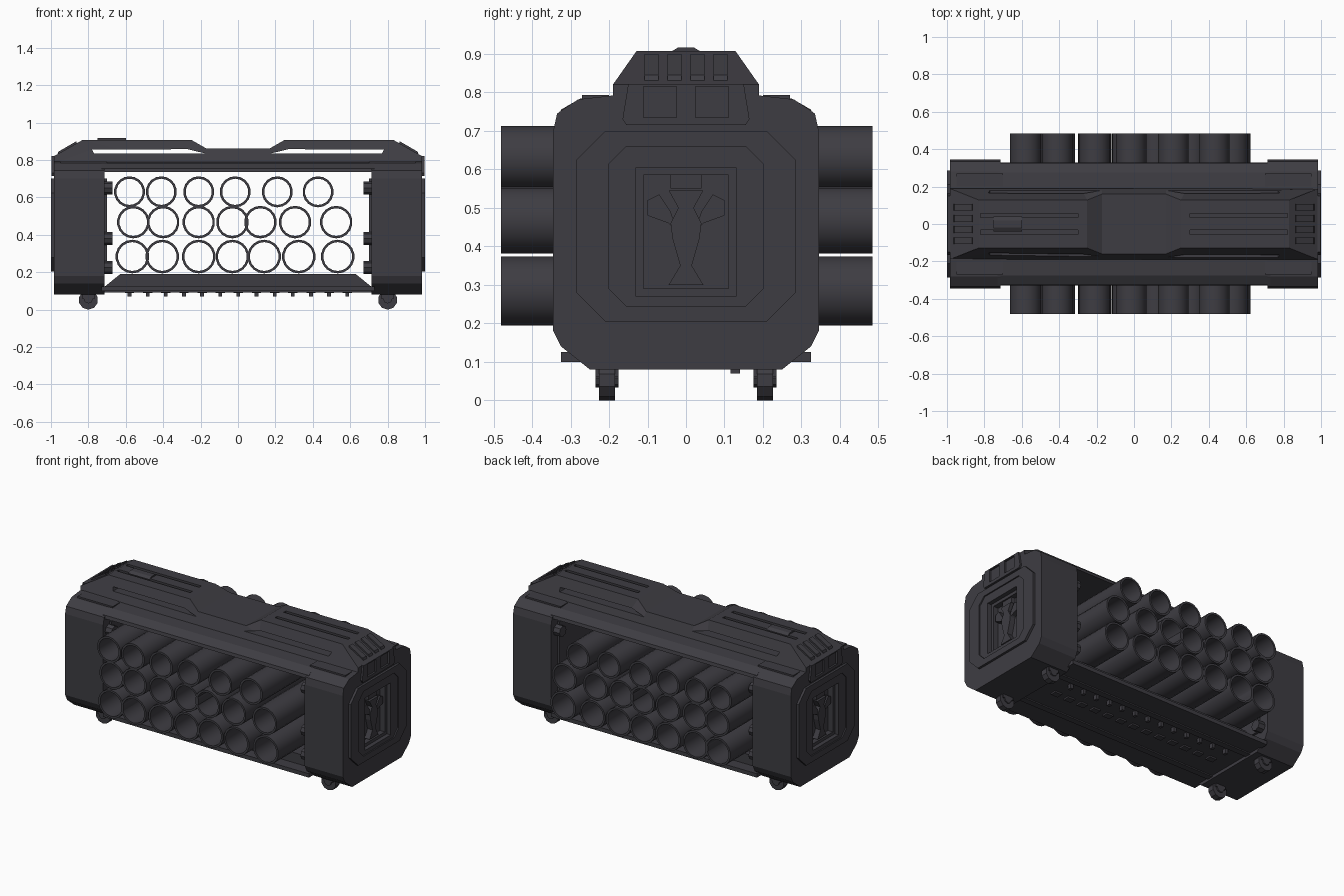
import bpy, bmesh, math
from mathutils import Matrix

cube = bpy.data.objects.get("Cube")
if cube:
    bpy.data.objects.remove(cube, do_unlink=True)

# One dark gunmetal colour for everything
COLOUR = (0.048, 0.046, 0.055, 1)
metal = bpy.data.materials.new("dark gunmetal")
metal.use_nodes = True
metal.diffuse_color = COLOUR
shader = next(n for n in metal.node_tree.nodes if n.type == "BSDF_PRINCIPLED")
shader.inputs["Base Color"].default_value = COLOUR
shader.inputs["Roughness"].default_value = 0.7


def finish(name, bm):
    bmesh.ops.recalc_face_normals(bm, faces=bm.faces)
    mesh = bpy.data.meshes.new(name)
    bm.to_mesh(mesh)
    bm.free()
    mesh.materials.append(metal)
    obj = bpy.data.objects.new(name, mesh)
    bpy.context.collection.objects.link(obj)
    return obj


def prism(name, points, axis, start, end, taper=None):
    """Extrude a flat outline along x (points are y,z) or y (points are x,z)."""
    bm = bmesh.new()
    place = (lambda p, d: (d, *p)) if axis == "x" else (lambda p, d: (p[0], d, p[1]))
    low = [bm.verts.new(place(p, start)) for p in points]
    high = [bm.verts.new(place(p, end)) for p in points]
    bm.faces.new(low)
    bm.faces.new(high[::-1])
    for i in range(len(points)):
        j = (i + 1) % len(points)
        bm.faces.new((low[i], low[j], high[j], high[i]))
    if taper:
        for v in bm.verts:
            v.co.y *= taper(v.co.z)
    return finish(name, bm)


def box(name, x0, x1, y0, y1, z0, z1):
    return prism(name, [(y0, z0), (y1, z0), (y1, z1), (y0, z1)], "x", x0, x1)


def mirrored(half):
    """Complete a symmetric outline from its positive half."""
    return half + [(-p, q) for p, q in reversed(half)]


def octagon(w, z0, z1, c):
    return mirrored([(w - c, z0), (w, z0 + c), (w, z1 - c), (w - c, z1)])


def cylinder(name, radius, length, axis, centre, sides):
    bm = bmesh.new()
    turn = Matrix.Rotation(math.pi / 2, 4, "X" if axis == "y" else "Y")
    bmesh.ops.create_cone(bm, cap_ends=True, segments=sides, radius1=radius, radius2=radius,
                          depth=length, matrix=Matrix.Translation(centre) @ turn)
    return finish(name, bm)


def cut(target, cutter):
    mod = target.modifiers.new("cut", "BOOLEAN")
    mod.operation, mod.solver, mod.object = "DIFFERENCE", "EXACT", cutter
    bpy.context.view_layer.objects.active = target
    bpy.ops.object.modifier_apply(modifier=mod.name)
    bpy.data.objects.remove(cutter, do_unlink=True)


# End housings, with a stepped plate and a deep window in each outer face
housing = mirrored([(0.25, 0.08), (0.325, 0.14), (0.345, 0.18), (0.345, 0.70),
                    (0.335, 0.745), (0.28, 0.782), (0.19, 0.792)])
for s, side in ((1, "left"), (-1, "right")):
    body = prism(f"{side}_housing", housing, "x", s * 0.715, s * 0.985)
    plate = prism(f"{side}_end_plate", octagon(0.285, 0.205, 0.70, 0.075), "x", s * 0.98, s * 1.0)
    cut(plate, prism("cutter", octagon(0.20, 0.245, 0.66, 0.045), "x", s * 0.992, s * 1.1))
    for part in (body, plate):
        cut(part, box("cutter", s * 0.92, s * 1.1, -0.13, 0.13, 0.27, 0.605))
    # Stepped frame and struts inside the window
    frame = box(f"{side}_window_frame", s * 0.91, s * 0.965, -0.135, 0.135, 0.265, 0.61)
    cut(frame, box("cutter", s * 0.93, s * 1.1, -0.11, 0.11, 0.29, 0.585))
    prism(f"{side}_window_pillar", mirrored([(0.045, 0.30), (0.015, 0.35), (0.035, 0.42),
          (0.04, 0.46), (0.02, 0.50), (0.045, 0.545)]), "x", s * 0.92, s * 0.965)
    for t in (1, -1):
        prism(f"{side}_window_strut", [(t * 0.02, 0.43), (t * 0.045, 0.46), (t * 0.10, 0.48),
              (t * 0.10, 0.52), (t * 0.07, 0.535), (t * 0.04, 0.49)], "x", s * 0.92, s * 0.96)
    box(f"{side}_window_lintel", s * 0.92, s * 0.955, -0.04, 0.04, 0.55, 0.585)
    # Vent box below the roof end
    vent = prism(f"{side}_vent_box", mirrored([(0.155, 0.715), (0.165, 0.73), (0.15, 0.822)]),
                 "x", s * 0.9, s * 0.997)
    for t in (1, -1):
        cut(vent, box("cutter", s * 0.985, s * 1.1, min(t * 0.025, t * 0.11),
                      max(t * 0.025, t * 0.11), 0.735, 0.815))
    # Hinge lugs and mounting strip facing the tubes
    box(f"{side}_mounting_strip", s * 0.70, s * 0.72, -0.28, 0.28, 0.2, 0.7)
    for z in (0.65, 0.38, 0.225):
        for y in (-0.29, 0.29):
            cylinder(f"{side}_lug", 0.035, 0.05, "x", (s * 0.695, y, z), 8)
    # Wheels and their forks
    for y in (-0.205, 0.205):
        cylinder(f"{side}_wheel", 0.052, 0.042, "y", (s * 0.8, y, 0.052), 10)
        cylinder(f"{side}_wheel_hub", 0.025, 0.06, "y", (s * 0.8, y, 0.058), 8)
        box(f"{side}_wheel_fork", s * 0.765, s * 0.835, y - 0.03, y + 0.03, 0.06, 0.1)

# Upper beam joining the housings
prism("upper_beam", mirrored([(0.33, 0.735), (0.325, 0.755), (0.275, 0.784), (0.19, 0.79)]),
      "x", -0.73, 0.73)

# Tapered roof with a dropped centre, side openings and top grooves
roof = prism("roof", mirrored([(0.985, 0.78), (0.985, 0.82), (0.83, 0.908), (0.25, 0.908),
             (0.17, 0.862)]), "y", -0.19, 0.19,
             lambda z: 1 if z < 0.83 else 1 - (z - 0.82) * 3.7)
for s in (1, -1):
    cut(roof, prism("cutter", [(s * 0.17, 0.834), (s * 0.77, 0.834), (s * 0.78, 0.856),
                               (s * 0.27, 0.858)], "y", -0.4, 0.4))
    for y in (-0.055, 0.035):
        cut(roof, box("cutter", s * 0.3, s * 0.82, y, y + 0.022, 0.893, 1))
    # Slats across the sloping roof end
    for y in (-0.09, -0.03, 0.03, 0.09):
        prism("roof_slat", [(s * 0.86, 0.86), (s * 0.865, 0.9), (s * 0.96, 0.845),
                            (s * 0.97, 0.82)], "y", y - 0.018, y + 0.018)
    # Long trim strips on the shoulders
    for t in (1, -1):
        box("shoulder_strip", s * 0.7, s * 0.95, t * 0.2, t * 0.27, 0.77, 0.793)
prism("roof_ridge_bump", mirrored([(0.04, 0.905), (0.02, 0.917)]), "x", -0.75, -0.6)

# Lower tray with ribs beneath
box("tray_floor", -0.73, 0.73, -0.325, 0.325, 0.1, 0.125)
prism("tray_cradle", mirrored([(0.71, 0.125), (0.63, 0.19)]), "y", -0.25, 0.25)
for y in (-0.17, 0.17):
    box("tray_rail", -0.72, 0.72, y - 0.02, y + 0.02, 0.092, 0.11)
for i in range(13):
    x = -0.58 + i * 0.097
    box("tray_tooth", x - 0.01, x + 0.01, 0.115, 0.14, 0.07, 0.105)
    box("tray_clip", x - 0.025, x + 0.025, -0.02, 0.02, 0.09, 0.105)

# Three rows of open tubes running front to back
ROWS = (
    (0.63, 0.083, (-0.58, -0.41, -0.21, -0.015, 0.21, 0.428)),
    (0.468, 0.087, (-0.56, -0.4, -0.21, -0.03, 0.12, 0.305, 0.525)),
    (0.284, 0.09, (-0.565, -0.405, -0.21, -0.03, 0.14, 0.325, 0.533)),
)
for z, radius, places in ROWS:
    for x in places:
        tube = cylinder("tube", radius, 0.965, "y", (x, 0.002, z), 18)
        cut(tube, cylinder("cutter", radius - 0.013, 2, "y", (x, 0, z), 18))
        bpy.ops.object.select_all(action="DESELECT")
        tube.select_set(True)
        bpy.context.view_layer.objects.active = tube
        bpy.ops.object.shade_smooth_by_angle(angle=math.radians(35))
